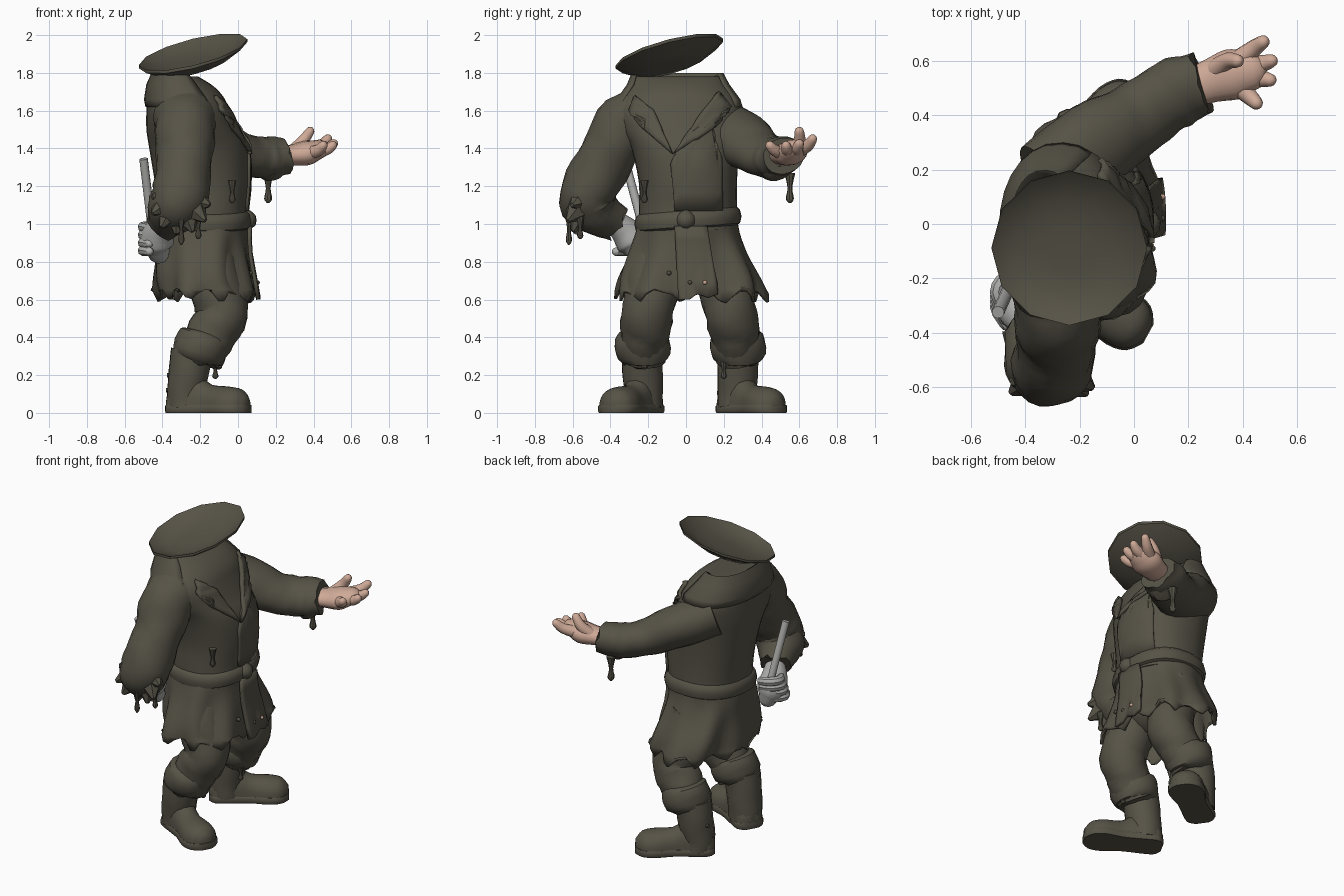
import bpy, bmesh, math, random
from mathutils import Vector

if "Cube" in bpy.data.objects:
    bpy.data.objects.remove(bpy.data.objects["Cube"])

random.seed(4)
TAU = math.tau


def material(name, rgb):
    m = bpy.data.materials.new(name)
    m.diffuse_color = (*rgb, 1)
    m.use_nodes = True
    m.node_tree.nodes["Principled BSDF"].inputs["Base Color"].default_value = m.diffuse_color
    return m


CLOTH = material("drab cloth", (0.093, 0.085, 0.062))
SKIN = material("skin", (0.62, 0.40, 0.31))
GREY = material("pale grey", (0.42, 0.42, 0.41))


def finish(name, bm, mat):
    bmesh.ops.recalc_face_normals(bm, faces=bm.faces)
    me = bpy.data.meshes.new(name)
    bm.to_mesh(me)
    bm.free()
    me.materials.append(mat)
    ob = bpy.data.objects.new(name, me)
    bpy.context.collection.objects.link(ob)
    return ob


def skin_rings(name, rings, mat, caps=(True, True)):
    bm = bmesh.new()
    vs = [[bm.verts.new(p) for p in r] for r in rings]
    n = len(rings[0])
    for a, b in zip(vs, vs[1:]):
        for i in range(n):
            bm.faces.new((a[i], a[(i + 1) % n], b[(i + 1) % n], b[i]))
    if caps[0]:
        bm.faces.new(vs[0])
    if caps[1]:
        bm.faces.new(vs[-1])
    return finish(name, bm, mat)


def spline(keys, steps):
    """Catmull-Rom through tuples of any length."""
    out = []
    for i in range(len(keys) - 1):
        p = [keys[max(0, min(len(keys) - 1, i + k))] for k in (-1, 0, 1, 2)]
        for s in range(steps):
            t = s / steps
            out.append(tuple(0.5 * (2 * b + (c - a) * t + (2*a - 5*b + 4*c - d) * t*t
                       + (3*b - a - 3*c + d) * t**3) for a, b, c, d in zip(*p)))
    return out + [tuple(keys[-1])]


def limb(name, keys, mat, n=16, steps=4, fold=0.0, rag=0.0, flat=1.0, round_end=False):
    """Tube along (x, y, z, radius) keys; rag makes the far edge ragged."""
    pts = spline(keys, steps)
    if round_end:
        a, b = Vector(pts[-2][:3]), Vector(pts[-1][:3])
        d, r = (b - a).normalized(), pts[-1][3]
        pts += [(*(b + d * r * k), r * f) for k, f in ((0.5, 0.85), (0.85, 0.5), (1, 0.1))]
    P = [Vector(p[:3]) for p in pts]
    u, rings = Vector((0.13, 1, 0.07)), []
    for i, p in enumerate(P):
        t = (P[min(i + 1, len(P) - 1)] - P[max(i - 1, 0)]).normalized()
        u = (u - t * u.dot(t)).normalized()
        v = t.cross(u)
        ring = []
        for k in range(n):
            a = TAU * k / n
            r = pts[i][3] * (1 + fold * math.sin(3 * a + 1.7 * i) + fold * math.sin(2 * a - 1.1 * i))
            q = p + u * math.cos(a) * r + v * math.sin(a) * r * flat
            if i == len(P) - 1:
                q += t * random.uniform(-0.2, 1) * rag
            ring.append(q)
        rings.append(ring)
    return skin_rings(name, rings, mat)


def outline(row, a, grow=0.0, e=0.88):
    """Point on a rounded box section: row = z, xmin, xmax, ymin, ymax."""
    z, x0, x1, y0, y1 = row
    c, s = math.cos(a), math.sin(a)
    return Vector(((x0 + x1) / 2 + ((x1 - x0) / 2 + grow) * math.copysign(abs(c) ** e, c),
                   (y0 + y1) / 2 + ((y1 - y0) / 2 + grow) * math.copysign(abs(s) ** e, s), z))


# coat body
TORSO = [(0.97, -.42, .05, -.25, .27), (1.08, -.42, .045, -.25, .27), (1.22, -.44, .06, -.25, .27),
         (1.40, -.47, .05, -.29, .28), (1.50, -.485, .0, -.35, .29), (1.60, -.485, -.045, -.39, .30),
         (1.67, -.48, -.075, -.35, .27), (1.73, -.47, -.13, -.30, .22), (1.78, -.45, -.21, -.28, .19)]
rows = spline(TORSO, 3)
skin_rings("coat_body", [[outline(r, TAU * k / 32) for k in range(32)] for r in rows], CLOTH)

# coat skirt with folds and a torn hem
SKIRT = [(1.03, -.42, .05, -.25, .27), (.95, -.43, .045, -.27, .28), (.85, -.435, .05, -.30, .32),
         (.72, -.44, .07, -.35, .39), (.63, -.43, .09, -.37, .42)]
skirt_rows, N = spline(SKIRT, 3), 56
rings = []
for j, r in enumerate(skirt_rows):
    w = j / (len(skirt_rows) - 1)
    ring = []
    for k in range(N):
        a = TAU * k / N
        p = outline(r, a, 0.016 * w * (math.sin(9 * a) + math.sin(5 * a + 5 * w)))
        if j == len(skirt_rows) - 1:
            p.z += 0.03 * math.sin(11 * a) + random.uniform(-.02, .015)
        ring.append(p)
    rings.append(ring)
skirt = skin_rings("coat_skirt", rings, CLOTH, (True, False))
mod = skirt.modifiers.new("thickness", "SOLIDIFY")
mod.thickness = 0.015

# belt and knot
BELT = [(.975, 0.0), (.985, .016), (1.02, .024), (1.055, .016), (1.07, 0.0)]
skin_rings("belt", [[outline((z + 0.02 * math.sin(TAU * k / 32), -.42, .048, -.25, .27), TAU * k / 32, g)
                     for k in range(32)] for z, g in BELT], CLOTH)
limb("belt_knot", [(.04, 0, .975, .02), (.045, .0, 1.0, .05), (.045, .0, 1.04, .05), (.04, 0, 1.07, .02)],
     CLOTH, 10, 2)


def front_x(rows, y, z):
    """Front surface of a lofted body at (y, z)."""
    r = min(rows, key=lambda q: abs(q[0] - z))
    c, h = (r[3] + r[4]) / 2, (r[4] - r[3]) / 2
    s = min(0.98, abs((y - c) / h)) ** (1 / 0.88)
    return (r[1] + r[2]) / 2 + (r[2] - r[1]) / 2 * (1 - s * s) ** 0.44


def plate(name, yz, rows, lift, thick=0.02):
    """Cloth panel laid over the front of a lofted body."""
    bm = bmesh.new()
    bm.faces.new([bm.verts.new((0, y, z)) for y, z in yz])
    bmesh.ops.triangulate(bm, faces=bm.faces)
    bmesh.ops.subdivide_edges(bm, edges=bm.edges, cuts=4, use_grid_fill=True)
    for v in bm.verts:
        v.co.x = front_x(rows, v.co.y, v.co.z) + lift
    ob = finish(name, bm, CLOTH)
    m = ob.modifiers.new("thickness", "SOLIDIFY")
    m.thickness, m.offset = thick, 0


# front overlap, lapels, lower flap
plate("front_overlap", [(-.08, 1.32), (-.03, 1.43), (.12, 1.56), (.19, 1.35), (.19, 1.07), (-.06, 1.07)], rows, .004)
plate("lapel_right", [(-.27, 1.68), (-.30, 1.60), (-.21, 1.55), (-.22, 1.50), (-.07, 1.37), (-.17, 1.60)], rows, .012)
plate("lapel_left", [(.17, 1.70), (.24, 1.62), (.15, 1.57), (.15, 1.51), (-.07, 1.37), (.09, 1.60)], rows, .014)
plate("skirt_flap", [(-.06, .99), (.11, .99), (.17, .63), (.12, .61), (.06, .63), (.02, .60), (-.04, .60)],
      skirt_rows, .018)

# turned collar round the back and sides
COLLAR = [(1.62, .006), (1.66, .018), (1.74, .022), (1.80, .008), (1.78, -.02)]
bm = bmesh.new()
grid = []
for z, g in COLLAR:
    row = min(rows, key=lambda q: abs(q[0] - z))
    line = []
    for k in range(19):
        a = math.radians(62 + 236 * k / 18)
        p = outline(row, a, g)
        p.z = z
        line.append(bm.verts.new(p))
    grid.append(line)
for a, b in zip(grid, grid[1:]):
    for k in range(18):
        bm.faces.new((a[k], a[k + 1], b[k + 1], b[k]))
finish("collar", bm, CLOTH).modifiers.new("thickness", "SOLIDIFY").thickness = 0.012

# tilted hat, a shallow open dish
rings = []
for s, dz in ((.3, -.05), (.6, -.042), (.97, .0), (1, .01), (1, -.006), (.66, -.062), (.3, -.066)):
    ring = []
    for k in range(12):
        x, y = .287 * s * math.cos(TAU * k / 12), .285 * s * math.sin(TAU * k / 12)
        ring.append(Vector((-.238 + x, -.088 + y, 1.9 + .24 * x + .25 * y + dz)))
    rings.append(ring)
skin_rings("hat", rings, CLOTH)

# sleeves
limb("sleeve_left", [(-.32, .15, 1.53, .17), (-.14, .29, 1.45, .165), (.0, .38, 1.38, .14),
                     (.10, .45, 1.355, .132), (.17, .49, 1.355, .132), (.24, .515, 1.36, .118)],
     CLOTH, 20, 4, .015, .02, .8)
limb("cuff_hem", [(.17, .47, 1.32, .07), (.18, .48, 1.28, .085), (.19, .49, 1.245, .05)], CLOTH, 10, 2, .05)
limb("sleeve_right", [(-.28, -.24, 1.57, .165), (-.28, -.34, 1.50, .162), (-.285, -.42, 1.35, .148),
                      (-.30, -.515, 1.18, .15), (-.335, -.50, 1.09, .145), (-.39, -.38, 1.01, .095)],
     CLOTH, 20, 4, .025, .03)
# torn tufts round the rolled right sleeve
for k in range(11):
    a = TAU * k / 11
    d = Vector((math.cos(a), -.35 + .15 * math.sin(3 * a), math.sin(a)))
    p = Vector((-.305, -.535, 1.12)) + d * .10
    q = p + d * .055 + Vector((0, -.015, -.02))
    limb("sleeve_tuft", [(*p, .06), (*q, .012)], CLOTH, 6, 1)


# hanging threads with bulb ends
def drip(x, y, z, length, r=.014):
    limb("drip", [(x, y, z, r * 1.6), (x, y, z - length * .5, r * .7), (x, y, z - length * .85, r * 1.2),
                  (x, y, z - length, r * .3)], CLOTH, 8, 3)


for args in ((.16, .55, 1.27, .16, .018), (-.3, -.62, 1.06, .17), (-.21, -.56, 1.04, .12),
             (-.03, -.22, 1.23, .12), (-.1, -.22, .3, .07), (-.12, .2, .27, .09)):
    drip(*args)

# open left hand, palm up
limb("hand_left", [(.20, .495, 1.365, .07), (.28, .525, 1.365, .08), (.36, .55, 1.375, .095),
                   (.41, .56, 1.39, .08)], SKIN, 14, 3, flat=.68, round_end=True)
for base, mid, tip in (((.38, .60, 1.39), (.44, .645, 1.415), (.475, .67, 1.45)),
                       ((.40, .58, 1.385), (.47, .59, 1.40), (.505, .60, 1.425)),
                       ((.40, .54, 1.385), (.47, .535, 1.395), (.50, .53, 1.415)),
                       ((.38, .51, 1.375), (.425, .47, 1.39), (.45, .445, 1.415)),
                       ((.30, .57, 1.39), (.345, .60, 1.44), (.38, .60, 1.49))):
    limb("finger_left", [(*base, .038), (*mid, .032), (*tip, .025)], SKIN, 10, 3, round_end=True)

# pale right hand gripping a stick
limb("hand_right", [(-.39, -.37, 1.01, .06), (-.42, -.32, .96, .08), (-.43, -.275, .90, .09),
                    (-.42, -.255, .85, .06)], GREY, 14, 3, round_end=True)
for k in range(4):
    z, y = .985 - .042 * k, -.215 - .018 * k
    limb("finger_right", [(-.40, y + .02, z - .01, .025), (-.47, y + .015, z, .028), (-.503, y - .035, z, .028),
                          (-.47, y - .10, z - .005, .024)], GREY, 8, 3, round_end=True)
limb("stick", [(-.50, -.325, 1.345, .023), (-.455, -.225, .97, .023)], GREY, 10, 1)

# trousers, rolled cuffs and boots
limb("trouser_seat", [(-.18, -.2, .84, .12), (-.18, 0, .8, .17), (-.18, .22, .84, .12)], CLOTH, 16, 3)
for side, hip, knee, shin, toe in (("right", -.15, -.205, -.23, (-.035, -.355)),
                                   ("left", .17, .24, .275, (-.05, .425))):
    limb("trouser_" + side, [(-.18, hip, .86, .14), (-.12, (hip + knee) / 2, .68, .145), (-.085, knee, .52, .137),
                             (-.14, (knee + shin) / 2, .42, .132), (-.21, shin, .29, .12)], CLOTH, 18, 4, .025)
    limb("cuff_" + side, [(-.17, shin, .43, .10), (-.175, shin, .41, .135), (-.195, shin, .35, .147),
                          (-.215, shin, .29, .135), (-.22, shin, .27, .10)], CLOTH, 18, 2, .02, .02)
    heel = Vector((-.275, shin * .97, 0))
    limb("boot_shaft_" + side, [(-.245, shin, .33, .11), (-.26, shin, .22, .108), (*heel.xy, .10, .102),
                                (*heel.xy, .03, .1)], CLOTH, 16, 3, .01)
    d = Vector((*toe, 0)) - heel
    L = d.length
    d.normalize()
    across = Vector((-d.y, d.x, 0))

    # foot sections: distance forward, half width, height
    def sections(stations, z0, n=14):
        return [[heel + d * t + across * w * math.cos(math.pi * k / n)
                 + Vector((0, 0, z0 + (h - z0) * math.sin(math.pi * k / n) ** .8)) for k in range(n + 1)]
                for t, w, h in stations]
    foot = spline([(-.10, .04, .09), (-.06, .085, .15), (.06, .085, .20), (.15, .085, .15), (L - .02, .104, .14),
                   (L + .055, .088, .125), (L + .097, .035, .08)], 3)
    skin_rings("boot_foot_" + side, sections(foot, .03), CLOTH)
    sole = []
    for z, g in ((0.0, .0), (.008, .005), (.036, .005), (.042, 0)):
        left = [heel + d * (t * 1.01) + across * (w + g) + Vector((0, 0, z)) for t, w, h in foot]
        right = [heel + d * (t * 1.01) - across * (w + g) + Vector((0, 0, z)) for t, w, h in reversed(foot)]
        sole.append(left + right)
    skin_rings("boot_sole_" + side, sole, CLOTH)

# small studs on the skirt, trousers and boots
for y, z, lift, mat in ((-.09, .74, -.01, CLOTH), (.02, .69, .01, CLOTH), (.10, .69, .014, SKIN)):
    x = front_x(skirt_rows, y, z) + lift
    limb("stud", [(x, y, z, .013), (x + .015, y, z, .012)], mat, 8, 1, round_end=True)
for x, y, z in ((-.02, -.22, .40), (-.06, .36, .48), (-.355, .30, .2), (-.36, .25, .12)):
    limb("stud", [(x - .02, y, z, .012), (x, y, z, .012)], CLOTH, 8, 1, round_end=True)

# smooth shading with crisp creases
bpy.ops.object.select_all(action="DESELECT")
for ob in bpy.context.scene.objects:
    ob.select_set(True)
    bpy.context.view_layer.objects.active = ob
bpy.ops.object.shade_smooth_by_angle(angle=math.radians(40))
